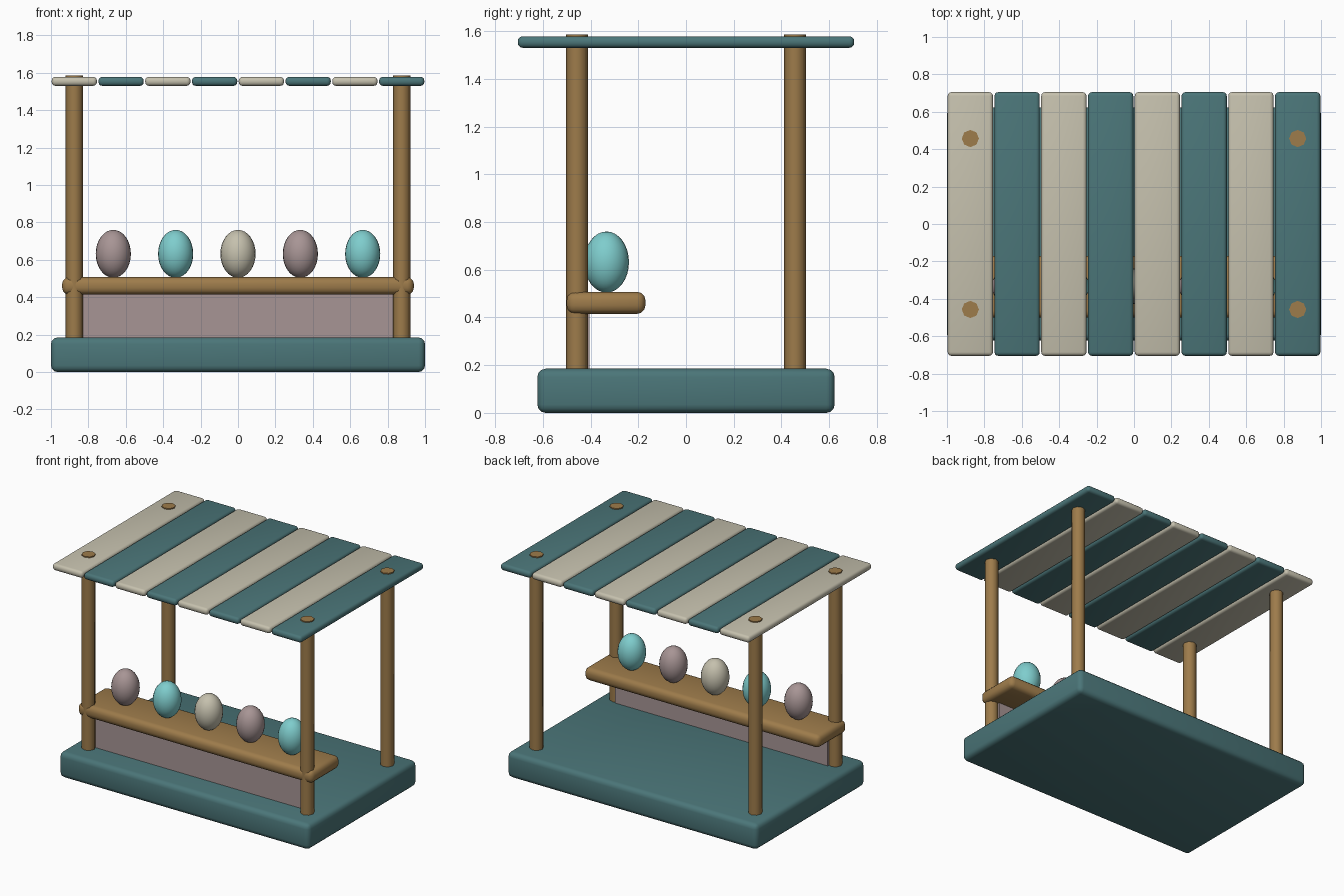
import bpy
import math

cube = bpy.data.objects.get("Cube")
if cube:
    bpy.data.objects.remove(cube, do_unlink=True)


def material(name, r, g, b):
    mat = bpy.data.materials.new(name)
    mat.use_nodes = True
    mat.diffuse_color = (r, g, b, 1)
    mat.node_tree.nodes["Principled BSDF"].inputs["Base Color"].default_value = (r, g, b, 1)
    return mat


TEAL = material("teal paint", 0.07, 0.18, 0.19)
CREAM = material("cream paint", 0.56, 0.53, 0.42)
WOOD = material("wood", 0.34, 0.2, 0.07)
MAUVE = material("mauve", 0.39, 0.3, 0.3)
AQUA = material("aqua", 0.21, 0.61, 0.61)


def finish(name, mat, angle=50):
    obj = bpy.context.object
    obj.name = obj.data.name = name
    obj.data.materials.append(mat)
    bpy.ops.object.shade_smooth_by_angle(angle=math.radians(angle))
    return obj


def box(name, mat, low, high, bevel=0):
    """Box between two corners, with rounded edges."""
    centre = [(a + b) / 2 for a, b in zip(low, high)]
    bpy.ops.mesh.primitive_cube_add(size=1, location=centre)
    obj = bpy.context.object
    obj.scale = [b - a for a, b in zip(low, high)]
    bpy.ops.object.transform_apply(location=False, rotation=False, scale=True)
    if bevel:
        mod = obj.modifiers.new("rounded edges", "BEVEL")
        mod.width = bevel
        mod.segments = 3
        bpy.ops.object.modifier_apply(modifier=mod.name)
    return finish(name, mat)


# Platform, front panel and counter
box("platform", TEAL, (-1, -0.623, 0), (1, 0.623, 0.185), 0.035)
box("front_panel", MAUVE, (-0.85, -0.43, 0.15), (0.85, -0.405, 0.44))
box("counter", WOOD, (-0.94, -0.5, 0.415), (0.94, -0.17, 0.507), 0.035)

# Corner posts
for depth, y in (("front", -0.457), ("back", 0.457)):
    for side, x in (("right", -0.875), ("left", 0.875)):
        bpy.ops.mesh.primitive_cylinder_add(vertices=8, radius=0.046, depth=1.435,
                                            location=(x, y, 0.868))
        finish(f"{depth}_{side}_post", WOOD)

# Striped roof slats
for i in range(8):
    x = -0.875 + 0.25 * i
    box(f"roof_slat_{i + 1}", TEAL if i % 2 else CREAM,
        (x - 0.121, -0.705, 1.53), (x + 0.121, 0.705, 1.578), 0.02)

# Row of egg-shaped goods on the counter
for i, mat in enumerate((MAUVE, AQUA, CREAM, MAUVE, AQUA)):
    bpy.ops.mesh.primitive_uv_sphere_add(segments=24, ring_count=16, radius=1,
                                         location=((i - 2) / 3, -0.333, 0.632))
    bpy.context.object.scale = (0.094, 0.094, 0.128)
    bpy.ops.object.transform_apply(location=False, rotation=False, scale=True)
    finish(f"egg_{i + 1}", mat)
